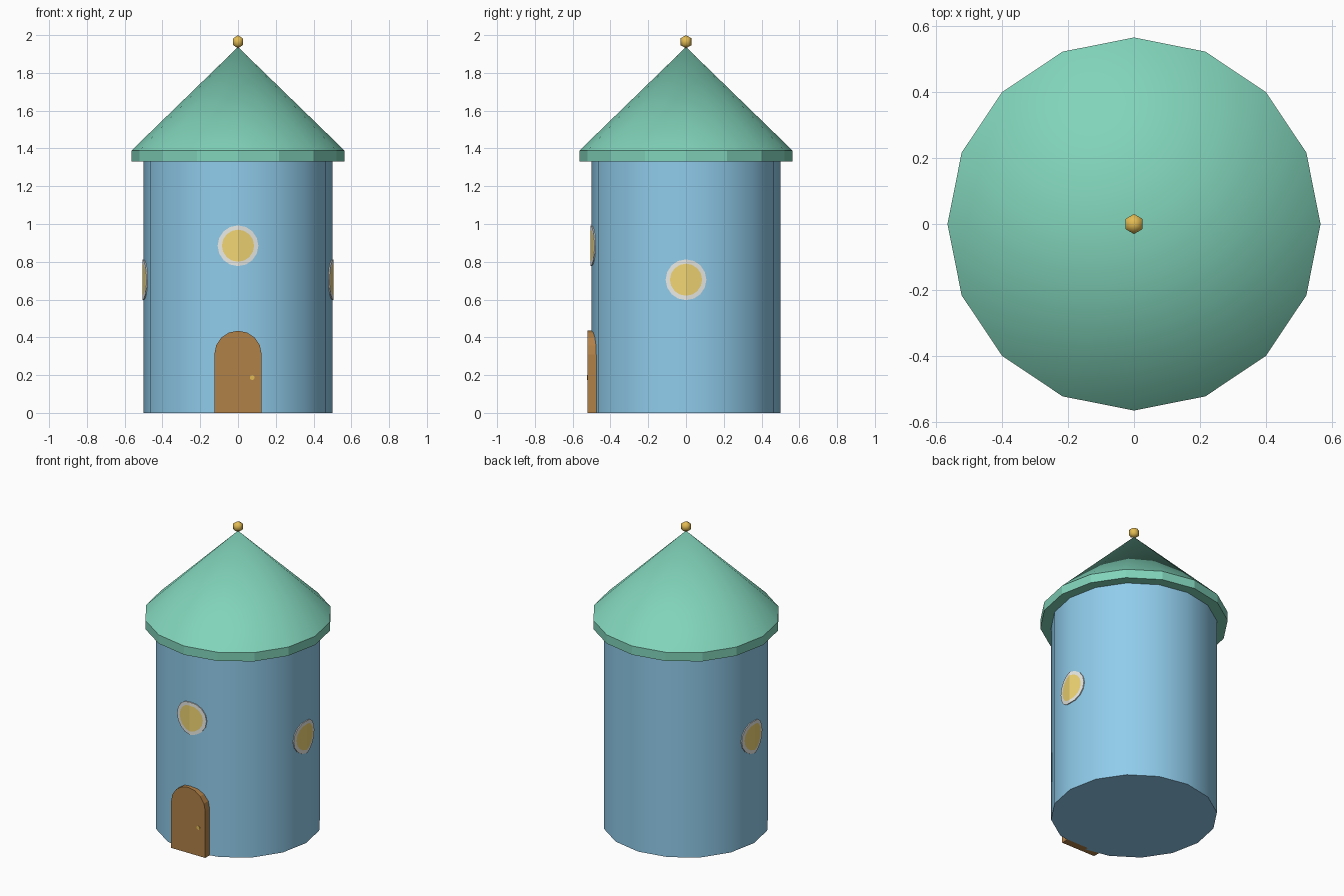
import bpy, bmesh, math
from mathutils import Matrix

if "Cube" in bpy.data.objects:
    bpy.data.objects.remove(bpy.data.objects["Cube"])

SIDES = 16
SLOPE = math.tan(math.pi / SIDES)   # facet fall-off either side of a wall ridge


def material(name, *srgb):
    m = bpy.data.materials.new(name)
    m.diffuse_color = [(c / 255) ** 2.2 for c in srgb] + [1]
    m.use_nodes = True
    m.node_tree.nodes["Principled BSDF"].inputs["Base Color"].default_value = m.diffuse_color
    return m


def finish(bm, name, mat):
    bmesh.ops.remove_doubles(bm, verts=bm.verts[:], dist=1e-5)
    bmesh.ops.recalc_face_normals(bm, faces=bm.faces[:])
    me = bpy.data.meshes.new(name)
    bm.to_mesh(me)
    bm.free()
    me.materials.append(mat)
    ob = bpy.data.objects.new(name, me)
    bpy.context.collection.objects.link(ob)
    return ob


def lathe(name, profile, smooth_bands, mat):
    bm = bmesh.new()
    rings = []
    for r, z in profile:
        n = SIDES if r > 0 else 1
        rings.append([bm.verts.new((r * math.cos(2 * math.pi * i / SIDES),
                                    r * math.sin(2 * math.pi * i / SIDES), z)) for i in range(n)])
    for b, (lo, hi) in enumerate(zip(rings, rings[1:])):
        for i in range(SIDES):
            j = (i + 1) % SIDES
            quad = [lo[i % len(lo)], lo[j % len(lo)], hi[j % len(hi)], hi[i % len(hi)]]
            f = bm.faces.new(list(dict.fromkeys(quad)))
            f.smooth = b in smooth_bands
    return finish(bm, name, mat)


def wall_ring(bm, radius, z, depth):
    # circle of points folded over the front wall ridge
    ring = []
    for i in range(SIDES):
        a = 2 * math.pi * i / SIDES
        x = radius * math.sin(a)
        ring.append(bm.verts.new((x, -depth + abs(x) * SLOPE, z + radius * math.cos(a))))
    return ring


def window(prefix, z, angle):
    turn = Matrix.Rotation(angle, 4, 'Z')
    # white frame with a thin outer edge
    bm = bmesh.new()
    rings = [wall_ring(bm, r, z, d) for r, d in ((0.085, 0.506), (0.108, 0.506), (0.108, 0.495))]
    for a, b in zip(rings, rings[1:]):
        for i in range(SIDES):
            j = (i + 1) % SIDES
            bm.faces.new((a[i], a[j], b[j], b[i]))
    finish(bm, prefix + "_window_frame", white).data.transform(turn)
    # yellow pane in two halves
    bm = bmesh.new()
    ring = wall_ring(bm, 0.085, z, 0.506)
    h = SIDES // 2
    bm.faces.new(ring[:h + 1][::-1])
    bm.faces.new((ring[h:] + ring[:1])[::-1])
    finish(bm, prefix + "_window_pane", yellow).data.transform(turn)


blue = material("wall_blue", 143, 203, 235)
green = material("roof_green", 128, 210, 184)
brown = material("door_brown", 176, 128, 74)
white = material("frame_white", 232, 232, 228)
yellow = material("pane_yellow", 240, 212, 115)
gold = material("gold", 226, 186, 84)

# tower wall and floor
lathe("tower_wall", [(0, 0), (0.5, 0), (0.5, 1.33)], {1}, blue)

# roof: underside, faceted rim, smooth cone
lathe("roof", [(0.5, 1.33), (0.565, 1.33), (0.565, 1.388), (0, 1.937)], {2}, green)

# finial ball
bm = bmesh.new()
bmesh.ops.create_uvsphere(bm, u_segments=6, v_segments=3, radius=0.035)
bmesh.ops.translate(bm, verts=bm.verts[:], vec=(0, 0, 1.965))
for f in bm.faces:
    f.smooth = True
finish(bm, "finial", gold)

# round windows
window("front", 0.885, 0)
window("right", 0.705, math.pi / 2)
window("left", 0.705, -math.pi / 2)

# arched door slab
bm = bmesh.new()
outline = [(-0.125, 0), (0.125, 0)]
outline += [(0.125 * math.cos(math.pi * i / 8), 0.31 + 0.125 * math.sin(math.pi * i / 8)) for i in range(9)]
face = bm.faces.new([bm.verts.new((x, -0.522, z)) for x, z in outline])
ext = bmesh.ops.extrude_face_region(bm, geom=[face], use_keep_orig=True)
back = [v for v in ext["geom"] if isinstance(v, bmesh.types.BMVert)]
bmesh.ops.translate(bm, verts=back, vec=(0, 0.05, 0))
finish(bm, "door", brown)

# door knob
bm = bmesh.new()
bmesh.ops.create_cone(bm, cap_ends=True, segments=8, radius1=0.013, radius2=0.013, depth=0.006,
                      matrix=Matrix.Translation((0.075, -0.522, 0.187)) @ Matrix.Rotation(math.pi / 2, 4, 'X'))
finish(bm, "door_knob", gold)
